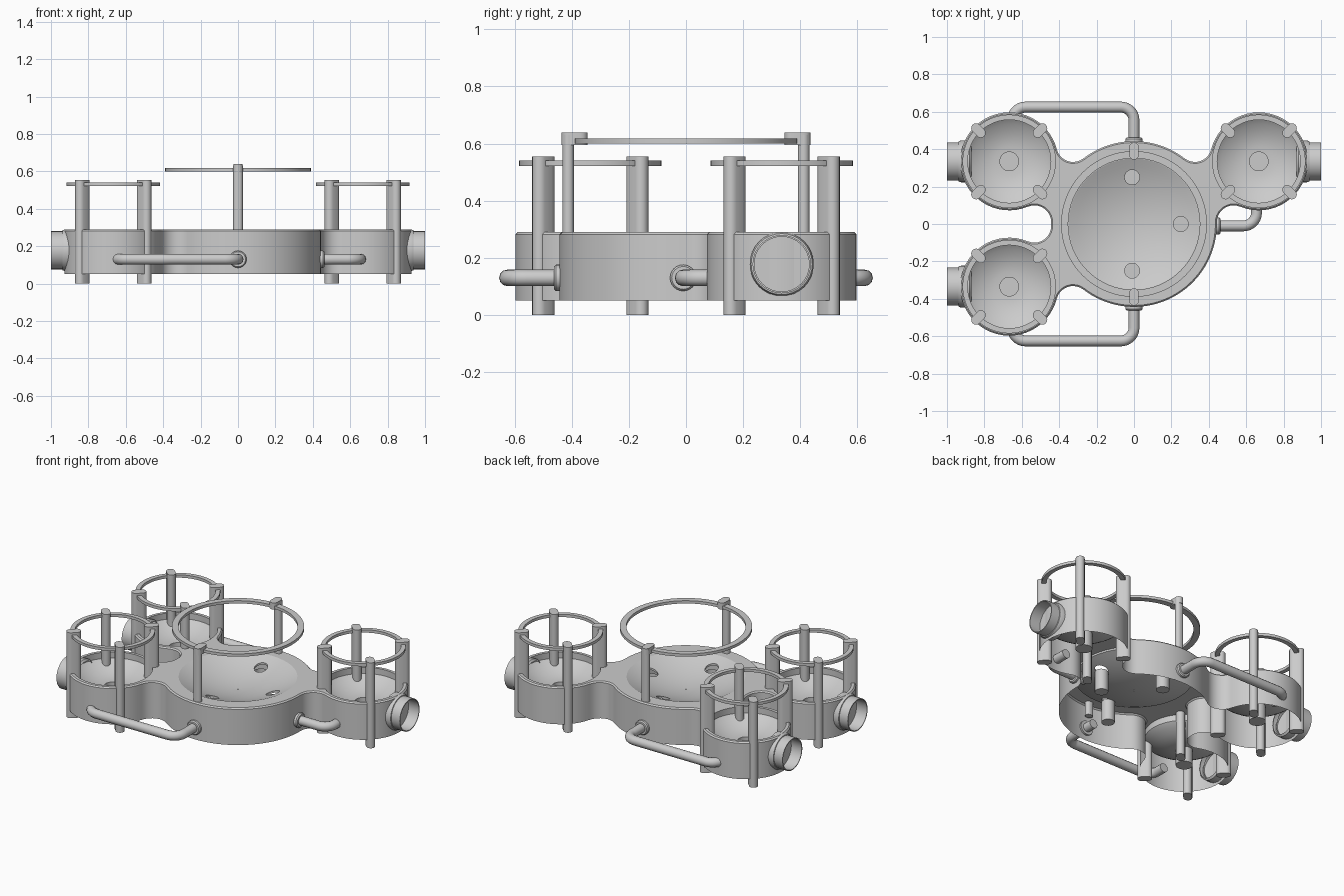
import bpy, bmesh
from math import pi, sin, cos, atan2, sqrt, hypot, radians
from mathutils import Vector, Matrix

cube = bpy.data.objects.get("Cube")
if cube:
    bpy.data.objects.remove(cube)

grey = bpy.data.materials.new("light_grey")
grey.use_nodes = True
grey.diffuse_color = (0.6, 0.6, 0.6, 1)
grey.node_tree.nodes["Principled BSDF"].inputs["Base Color"].default_value = grey.diffuse_color

TOP, BOTTOM = 0.29, 0.05
MAIN_R, POD_R, FILLET = 0.443, 0.262, 0.09
POD_X, POD_Y = 0.667, 0.335
DISH_R, BOWL_R = 0.35, 0.235
PODS = [(POD_X, POD_Y), (-POD_X, POD_Y), (-POD_X, -POD_Y)]


def finish(name, bm, angle=35):
    bmesh.ops.recalc_face_normals(bm, faces=bm.faces)
    mesh = bpy.data.meshes.new(name)
    bm.to_mesh(mesh)
    bm.free()
    mesh.materials.append(grey)
    ob = bpy.data.objects.new(name, mesh)
    bpy.context.collection.objects.link(ob)
    smooth(ob, angle)
    return ob


def smooth(ob, angle=35):
    bpy.ops.object.select_all(action='DESELECT')
    ob.select_set(True)
    bpy.context.view_layer.objects.active = ob
    bpy.ops.object.shade_smooth_by_angle(angle=radians(angle))


def arc(cx, cy, r, a0, a1, n):
    return [(cx + r * cos(a0 + (a1 - a0) * i / n), cy + r * sin(a0 + (a1 - a0) * i / n))
            for i in range(n + 1)]


def loop(bm, pts, z):
    return [bm.verts.new((x, y, z)) for x, y in pts]


def bridge(bm, a, b):
    for i in range(len(a)):
        j = (i + 1) % len(a)
        bm.faces.new((a[i], a[j], b[j], b[i]))


def lathe(name, profile, matrix=Matrix(), closed=False, n=48, cap=False):
    """Spin (radius, height) points about local z."""
    bm = bmesh.new()
    rings = [loop(bm, arc(0, 0, r, 0, 2 * pi, n)[:-1], z) for r, z in profile]
    for a, b in zip(rings, rings[1:]):
        bridge(bm, a, b)
    if closed:
        bridge(bm, rings[-1], rings[0])
    if cap:
        bm.faces.new(rings[-1])
    bm.transform(matrix)
    return finish(name, bm)


def prism(name, pts, z0, z1):
    bm = bmesh.new()
    low, high = loop(bm, pts, z0), loop(bm, pts, z1)
    bridge(bm, low, high)
    bm.faces.new(low)
    bm.faces.new(high)
    return finish(name, bm)


def slot(cx, cy, ang, half, r):
    """Rounded slot outline, long axis along ang."""
    dx, dy = half * cos(ang), half * sin(ang)
    return (arc(cx + dx, cy + dy, r, ang - pi / 2, ang + pi / 2, 8)
            + arc(cx - dx, cy - dy, r, ang + pi / 2, ang + 3 * pi / 2, 8))


def outline(inset):
    """Main disc and three pods, joined by concave fillets."""
    r0, r1, f = MAIN_R, POD_R, FILLET
    d = hypot(POD_X, POD_Y)
    a = ((r0 + f) ** 2 - (r1 + f) ** 2 + d * d) / (2 * d)
    h = sqrt((r0 + f) ** 2 - a * a)
    phi, psi = atan2(h, a), atan2(h, d - a)
    turn = pi - phi - psi
    pts = []
    angles = [atan2(y, x) % (2 * pi) for x, y in PODS]
    for k, (t, (px, py)) in enumerate(zip(angles, PODS)):
        for s in (-1, 1):
            q = t + s * phi
            cx, cy = (r0 + f) * cos(q), (r0 + f) * sin(q)
            start = q + pi
            bend = arc(cx, cy, f + inset, start, start + s * turn, 10)
            if s < 0:
                pts += bend
                pts += arc(px, py, r1 - inset, t - pi + psi, t + pi - psi, 40)[1:-1]
            else:
                pts += bend[::-1]
        nxt = angles[(k + 1) % 3] + (2 * pi if k == 2 else 0)
        count = max(2, int((nxt - t) * 12))
        pts += arc(0, 0, r0 - inset, t + phi, nxt - phi, count)[1:-1]
    return pts


# Body shell, open underneath, with openings for the dishes
bm = bmesh.new()
rows = [loop(bm, outline(i), z) for i, z in ((0, BOTTOM), (0, TOP - 0.008), (0.008, TOP))]
for a, b in zip(rows, rows[1:]):
    bridge(bm, a, b)
holes = [loop(bm, arc(x, y, r, 0, 2 * pi, 48)[:-1], TOP)
         for x, y, r in [(0, 0, DISH_R)] + [(x, y, BOWL_R) for x, y in PODS]]
edges = []
for ring in [rows[-1]] + holes:
    for i, v in enumerate(ring):
        w = ring[(i + 1) % len(ring)]
        edges.append(bm.edges.get((v, w)) or bm.edges.new((v, w)))
bmesh.ops.triangle_fill(bm, use_beauty=True, use_dissolve=False, edges=edges, normal=(0, 0, 1))
finish("body_shell", bm)

# Main dish: a thin concave plate with three drain openings
curve = [(DISH_R * k / 8, 0.205 + 0.085 * (k / 8) ** 2) for k in range(8, 0, -1)] + [(0.004, 0.205)]
under = [(r, z - 0.012) for r, z in reversed(curve)]
dish = lathe("main_dish", curve + under, closed=True)
DRAINS = [(0.25, 0), (-0.01, 0.25), (-0.01, -0.25)]
for x, y in DRAINS:
    cutter = prism("drain_cutter", arc(x, y, 0.04, 0, 2 * pi, 24)[:-1], 0.1, 0.4)
    cutter.hide_render = True
    mod = dish.modifiers.new("drain", 'BOOLEAN')
    mod.operation, mod.solver, mod.object = 'DIFFERENCE', 'EXACT', cutter
    bpy.context.view_layer.objects.active = dish
    bpy.ops.object.modifier_apply(modifier=mod.name)
    bpy.data.objects.remove(cutter)
    lathe("main_drain", [(0.04, 0.225), (0.04, 0.09)],
          Matrix.Translation((x, y, 0)), n=24, cap=True)
lathe("dish_centre", [(0.006, 0.2), (0.006, 0.2045)], n=12, cap=True)
smooth(dish)

# Main guard ring on two hooked posts
lathe("main_ring", [(0.352, 0.60), (0.39, 0.60), (0.39, 0.618), (0.352, 0.618)], closed=True, n=64)
for s in (1, -1):
    prism("main_post", slot(0, s * 0.412, 0, 0.006, 0.02), 0.2, 0.63)
    prism("main_post_hook", slot(0, s * 0.39, pi / 2, 0.021, 0.025), 0.595, 0.638)

# Pods: bowl, drain, guard ring, four posts and a side nozzle
bowl = [(BOWL_R, TOP), (BOWL_R, 0.25)]
bowl += [(0.05 + 0.18 * k / 6, 0.18 + 0.065 * (k / 6) ** 2) for k in range(6, -1, -1)]
bowl += [(0.05, 0.08)]
for x, y in PODS:
    at = Matrix.Translation((x, y, 0))
    lathe("pod_bowl", bowl, at, cap=True)
    lathe("pod_ring", [(0.222, 0.522), (0.25, 0.522), (0.25, 0.54), (0.222, 0.54)], at, closed=True)
    for k in range(4):
        ang = pi / 4 + k * pi / 2
        prism("pod_post", slot(x + 0.233 * cos(ang), y + 0.233 * sin(ang), ang, 0.018, 0.026), 0, 0.555)
    side = 1 if x > 0 else -1
    out = Matrix.Translation((0, y, 0.178)) @ Matrix.Rotation(side * pi / 2, 4, 'Y')
    lathe("nozzle", [(0.102, 0.9), (0.102, 1.0), (0.096, 1.0), (0.096, 0.925)], out, cap=True, n=32)
    lathe("nozzle_flange", [(0.1, 0.87), (0.112, 0.88), (0.112, 0.925), (0.107, 0.938), (0.1, 0.94)], out, n=32)


def pipe(name, p, corner=0.07, z=0.13):
    """Round pipe through flat points with rounded corners."""
    p = [Vector((a, b, z)) for a, b in p]
    path = [p[0]]
    for a, b, c in zip(p, p[1:], p[2:]):
        u, v = (a - b).normalized() * corner, (c - b).normalized() * corner
        path += [b + u + v - u * sin(t * pi / 16) - v * cos(t * pi / 16) for t in range(8, -1, -1)][::-1]
    path.append(p[-1])
    cu = bpy.data.curves.new(name, 'CURVE')
    cu.dimensions, cu.bevel_depth, cu.bevel_resolution, cu.use_fill_caps = '3D', 0.029, 4, True
    sp = cu.splines.new('POLY')
    sp.points.add(len(path) - 1)
    for pt, co in zip(sp.points, path):
        pt.co = (*co, 1)
    cu.materials.append(grey)
    ob = bpy.data.objects.new(name, cu)
    bpy.context.collection.objects.link(ob)
    bpy.ops.object.select_all(action='DESELECT')
    ob.select_set(True)
    bpy.context.view_layer.objects.active = ob
    bpy.ops.object.convert(target='MESH')
    smooth(ob, 40)


# Linking pipes with collars at the main body
COLLAR = [(0.028, 0.43), (0.046, 0.43), (0.046, 0.455), (0.04, 0.462), (0.028, 0.462)]
for s in (1, -1):
    pipe("side_pipe", [(0, s * 0.37), (0, s * 0.625), (-0.65, s * 0.625), (-0.65, s * 0.5)])
    lathe("pipe_collar", COLLAR, Matrix.Translation((0, 0, 0.13)) @ Matrix.Rotation(-s * pi / 2, 4, 'X'), n=24)
pipe("short_pipe", [(0.37, -0.01), (0.655, -0.01), (0.655, 0.16)])
lathe("pipe_collar", COLLAR, Matrix.Translation((0, -0.01, 0.13)) @ Matrix.Rotation(pi / 2, 4, 'Y'), n=24)
